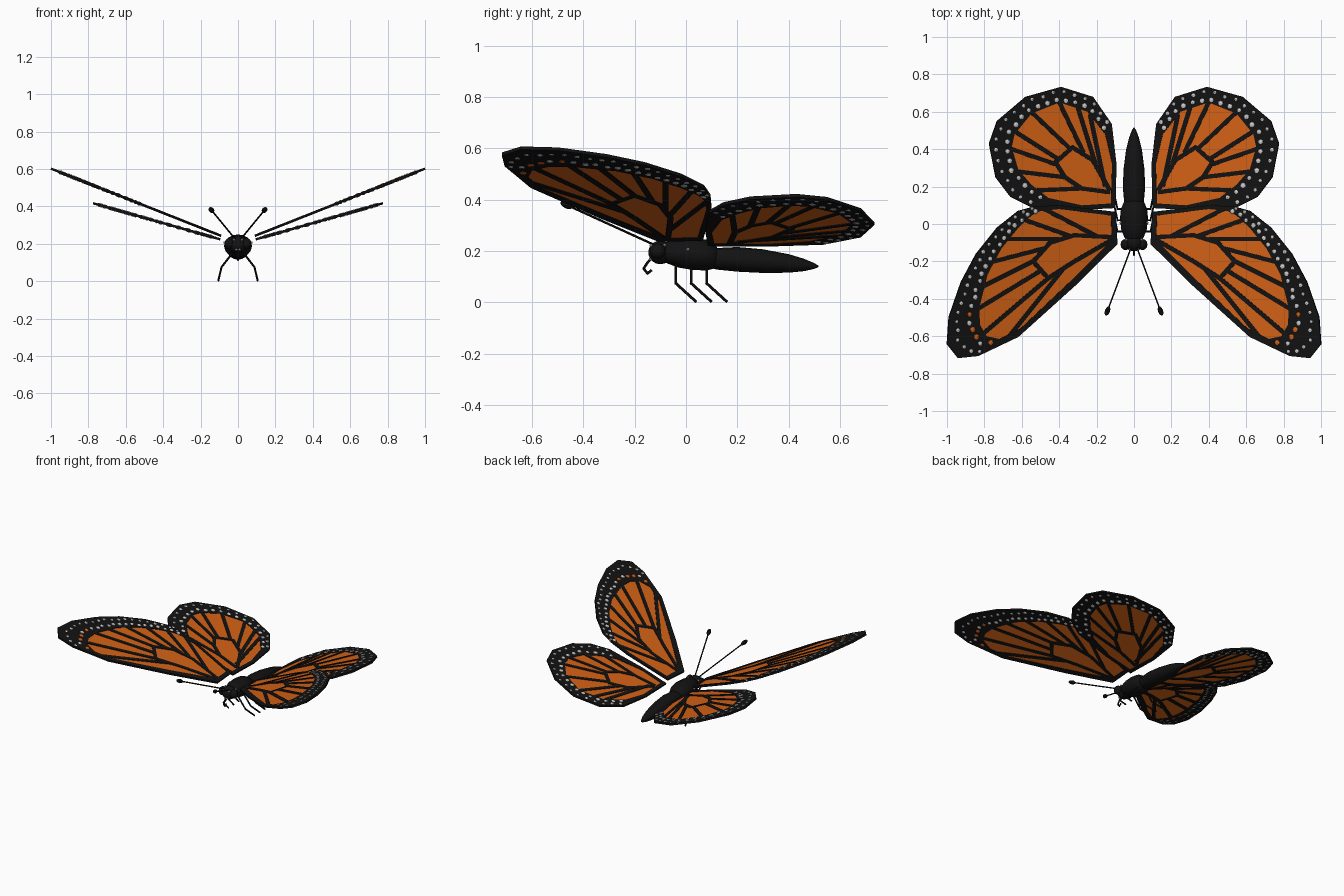
import bpy, bmesh, math, random
from mathutils import Vector, Matrix

if "Cube" in bpy.data.objects:
    bpy.data.objects.remove(bpy.data.objects["Cube"])

random.seed(4)

def material(name, rgb):
    m = bpy.data.materials.new(name)
    m.diffuse_color = (*rgb, 1)
    m.use_nodes = True
    m.node_tree.nodes["Principled BSDF"].inputs["Base Color"].default_value = m.diffuse_color
    return m

BLACK = material("black", (0.006, 0.006, 0.006))
ORANGE = material("orange", (0.65, 0.12, 0.008))
WHITE = material("pale_grey", (0.6, 0.6, 0.6))

def finish(name, bm, mat, mirror=True, smooth=False):
    bmesh.ops.recalc_face_normals(bm, faces=bm.faces)
    me = bpy.data.meshes.new(name)
    bm.to_mesh(me)
    bm.free()
    me.materials.append(mat)
    ob = bpy.data.objects.new(name, me)
    bpy.context.collection.objects.link(ob)
    if mirror:
        ob.modifiers.new("Mirror", 'MIRROR').use_mirror_merge = False
    if smooth:
        for p in me.polygons:
            p.use_smooth = True
    return ob

def ball(bm, loc, size, rot=None, segs=10):
    m = Matrix.Translation(loc) @ (rot or Matrix()) @ Matrix.Diagonal((*size, 1))
    bmesh.ops.create_uvsphere(bm, u_segments=segs, v_segments=max(4, segs * 2 // 3), radius=1, matrix=m)

def rod(bm, pts, r):
    # six-sided tube along each segment of a path
    for a, b in zip(pts, pts[1:]):
        a, b = Vector(a), Vector(b)
        d = b - a
        m = Matrix.Translation((a + b) / 2) @ d.to_track_quat('Z', 'Y').to_matrix().to_4x4()
        bmesh.ops.create_cone(bm, cap_ends=True, segments=6, radius1=r, radius2=r,
                              depth=d.length + r, matrix=m)

def lathe(bm, rings, segs=16):
    # rings of (y, centre z, half width, half height)
    loops = [[bm.verts.new((w * math.cos(t), y, z + h * math.sin(t)))
              for t in (2 * math.pi * i / segs for i in range(segs))] for y, z, w, h in rings]
    for a, b in zip(loops, loops[1:]):
        for i in range(segs):
            j = (i + 1) % segs
            bm.faces.new((a[i], a[j], b[j], b[i]))
    bm.faces.new(loops[0])
    bm.faces.new(loops[-1])

def resample(pts, n):
    # n points evenly spaced along a polyline
    pts = [Vector(p) for p in pts]
    lens = [(b - a).length for a, b in zip(pts, pts[1:])]
    out = []
    for k in range(n):
        d = sum(lens) * (k + 0.5) / n
        for a, b, l in zip(pts, pts[1:], lens):
            if d <= l:
                out.append(a.lerp(b, d / l))
                break
            d -= l
    return out

def build_wing(label, z0, slope, outer, inner, veins, margin, count, orange_tip):
    ang = math.atan(slope)
    tilt = Matrix.Rotation(-ang, 4, 'Y')

    def place(p, h=0):
        return Vector((p[0] - h * math.sin(ang), p[1], z0 + slope * (p[0] - 0.1) + h))

    def prism(bm, pts, h):
        top = [bm.verts.new(place(p, h)) for p in pts]
        bot = [bm.verts.new(place(p, -h)) for p in pts]
        bm.faces.new(top)
        bm.faces.new(bot[::-1])
        for i in range(len(pts)):
            j = (i + 1) % len(pts)
            bm.faces.new((top[j], top[i], bot[i], bot[j]))

    # orange membrane
    bm = bmesh.new()
    prism(bm, inner, 0.003)
    finish(label + "_membrane", bm, ORANGE)

    # dark border ring
    bm = bmesh.new()
    loops = [[bm.verts.new(place(p, h)) for p in ps]
             for ps, h in ((outer, .006), (inner, .006), (inner, -.006), (outer, -.006))]
    n = len(outer)
    for a, b in zip(loops, loops[1:] + loops[:1]):
        for i in range(n):
            j = (i + 1) % n
            bm.faces.new((a[i], a[j], b[j], b[i]))
    finish(label + "_border", bm, BLACK)

    # veins as narrow flat strips
    bm = bmesh.new()
    for path in veins:
        for a, b in zip(path, path[1:]):
            a, b = Vector(a), Vector(b)
            d = (b - a).normalized()
            s = Vector((-d.y, d.x)) * 0.0115
            prism(bm, [a + s, a - s, b + d * .008 - s, b + d * .008 + s], 0.0065)
    finish(label + "_veins", bm, BLACK)

    # two rows of margin spots
    spots = {"pale": bmesh.new(), "orange": bmesh.new()}
    o = resample([outer[i] for i in margin], count)
    q = resample([inner[i] for i in margin], count)
    for t, r in ((0.27, 0.0135), (0.72, 0.0175)):
        for k in range(count):
            p = o[k].lerp(q[k], t + random.uniform(-.05, .05))
            key = "orange" if t > .5 and k in orange_tip else "pale"
            rr = r * random.uniform(0.85, 1.15)
            ball(spots[key], place(p), (rr, rr, 0.011), tilt, 7)
    finish(label + "_pale_spots", spots["pale"], WHITE)
    if orange_tip:
        finish(label + "_orange_spots", spots["orange"], ORANGE)
    else:
        spots["orange"].free()

# forewings
build_wing(
    "forewing", 0.246, 0.395,
    [(.09, -.107), (.316, -.33), (.62, -.604), (.834, -.706), (.94, -.717), (1.0, -.642), (.99, -.497),
     (.925, -.31), (.845, -.16), (.733, -.02), (.62, .07), (.53, .095), (.40, .10), (.10, .065)],
    [(.12, -.085), (.335, -.30), (.61, -.56), (.72, -.615), (.79, -.60), (.825, -.54), (.83, -.45),
     (.785, -.27), (.71, -.13), (.62, -.02), (.55, .045), (.50, .07), (.40, .08), (.125, .045)],
    [[(.12, -.07), (.32, -.06), (.45, -.10), (.54, -.20)],
     [(.12, -.085), (.32, -.20), (.46, -.29), (.54, -.20)],
     [(.20, -.065), (.48, .08)], [(.34, -.065), (.58, .02)], [(.40, -.08), (.68, -.08)],
     [(.48, -.13), (.75, -.20)], [(.54, -.20), (.80, -.33)], [(.50, -.25), (.83, -.45)],
     [(.46, -.29), (.80, -.58)], [(.38, -.24), (.66, -.59)]],
    [11, 10, 9, 8, 7, 6, 5, 4, 3], 21, (15, 17, 18, 20))

# hindwings
build_wing(
    "hindwing", 0.225, 0.284,
    [(.10, .085), (.095, .32), (.12, .535), (.22, .68), (.39, .733), (.58, .68), (.733, .55), (.775, .43),
     (.74, .25), (.66, .145), (.55, .09), (.30, .075)],
    [(.125, .11), (.118, .32), (.155, .48), (.25, .60), (.40, .65), (.55, .59), (.64, .48), (.655, .41),
     (.62, .29), (.55, .21), (.46, .14), (.28, .10)],
    [[(.13, .18), (.22, .34), (.33, .41), (.42, .33)],
     [(.13, .17), (.28, .19), (.37, .25), (.42, .33)],
     [(.155, .20), (.235, .58)], [(.20, .30), (.30, .62)], [(.27, .38), (.40, .65)],
     [(.34, .40), (.54, .59)], [(.41, .35), (.63, .49)], [(.42, .32), (.655, .40)],
     [(.37, .25), (.62, .28)], [(.28, .19), (.51, .18)]],
    [2, 3, 4, 5, 6, 7, 8, 9, 10], 21, ())

# body
bm = bmesh.new()
lathe(bm, [(-.095, .195, .025, .025), (-.075, .195, .05, .042), (-.03, .192, .068, .056),
           (.03, .188, .075, .062), (.08, .185, .07, .06), (.115, .178, .055, .045), (.13, .175, .03, .025)])
finish("thorax", bm, BLACK, False, True)
bm = bmesh.new()
lathe(bm, [(.09, .172, .04, .035), (.12, .17, .053, .042), (.20, .168, .06, .048), (.30, .161, .055, .046),
           (.40, .152, .042, .036), (.46, .146, .027, .024), (.50, .142, .012, .011), (.515, .141, .003, .003)])
finish("abdomen", bm, BLACK, False, True)
bm = bmesh.new()
ball(bm, (0, -.10, .195), (.05, .047, .046), segs=14)
finish("head", bm, BLACK, False, True)
bm = bmesh.new()
ball(bm, (.045, -.11, .2), (.027, .03, .03), segs=12)
finish("eyes", bm, BLACK, True, True)

# small pale marks on head and thorax
bm = bmesh.new()
for p in ((.022, -.137, .222), (.042, -.083, .224), (.072, .007, .207), (.008, -.139, .168)):
    ball(bm, p, (.007, .007, .006), segs=7)
finish("body_spots", bm, WHITE)

# curled mouthpart
bm = bmesh.new()
rod(bm, [(0, -.135, .17), (0, -.15, .155), (0, -.165, .132), (0, -.15, .113), (0, -.135, .125)], .005)
finish("proboscis", bm, BLACK, False)

# antennae with club tips
bm = bmesh.new()
a, b = Vector((.015, -.125, .225)), Vector((.142, -.465, .38))
rod(bm, [a, b], .0045)
ball(bm, b, (.014, .014, .027), (b - a).to_track_quat('Z', 'Y').to_matrix().to_4x4())
finish("antennae", bm, BLACK)

# three pairs of legs
bm = bmesh.new()
for y in (-.04, .02, .08):
    rod(bm, [(.03, y, .15), (.088, y, .075), (.105, y + .078, .004)], .0055)
finish("legs", bm, BLACK)
